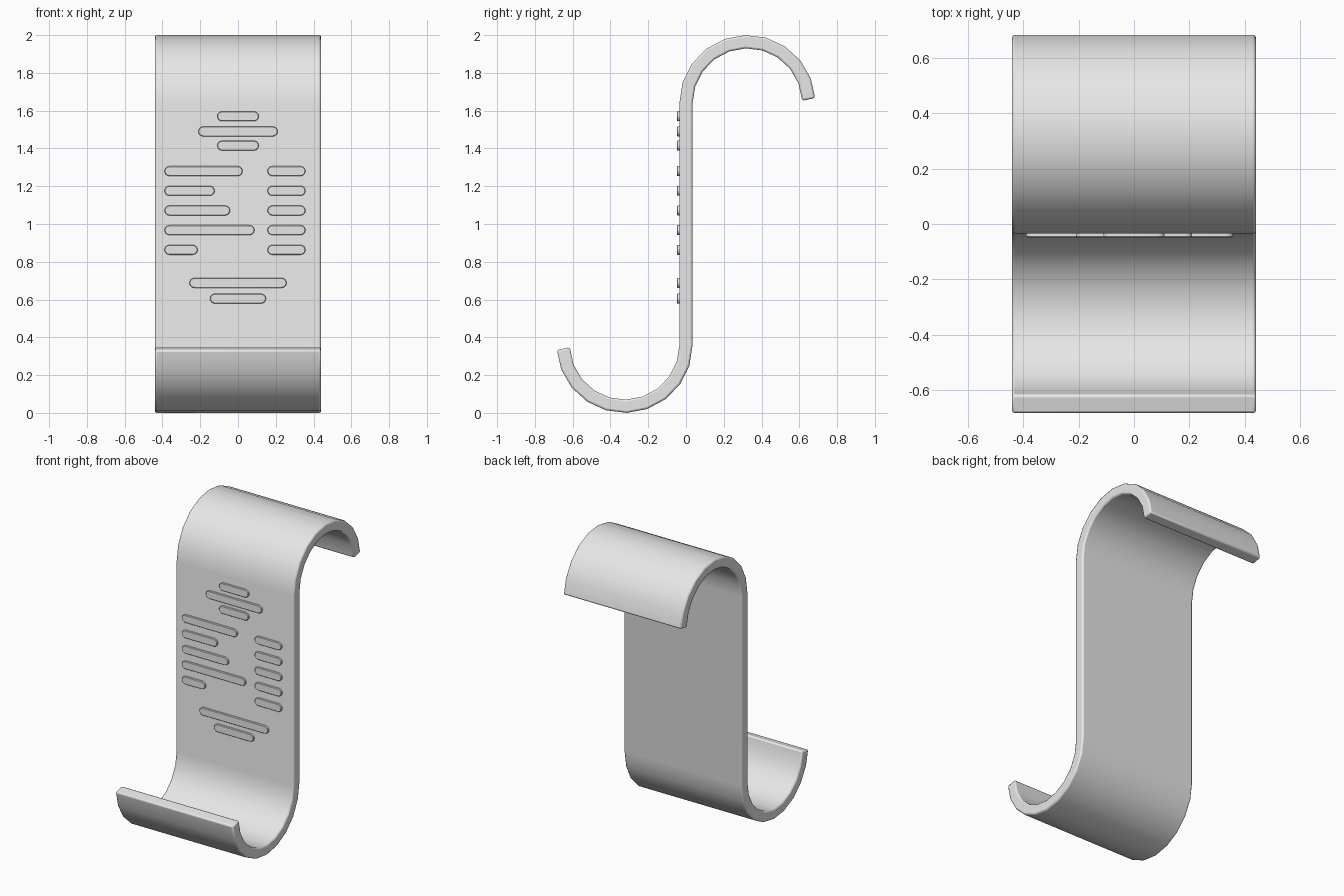
import bpy, bmesh
from math import sin, cos, pi, radians
from mathutils import Vector

if "Cube" in bpy.data.objects:
    bpy.data.objects.remove(bpy.data.objects["Cube"], do_unlink=True)

HALF_WIDTH, HALF_THICK, RADIUS = 0.44, 0.035, 0.325
STEPS, TIP_ANGLE = 10, radians(3.5)

grey = bpy.data.materials.new("light grey")
grey.use_nodes = True
grey.diffuse_color = (0.8, 0.8, 0.8, 1)
grey.node_tree.nodes["Principled BSDF"].inputs["Base Color"].default_value = (0.8, 0.8, 0.8, 1)


def finish(name, bm, bevel, segments):
    """Turn a bmesh into a grey object with softened, smooth-shaded edges."""
    bmesh.ops.recalc_face_normals(bm, faces=bm.faces)
    mesh = bpy.data.meshes.new(name)
    bm.to_mesh(mesh)
    bm.free()
    mesh.materials.append(grey)
    obj = bpy.data.objects.new(name, mesh)
    bpy.context.collection.objects.link(obj)
    mod = obj.modifiers.new("soft edges", "BEVEL")
    mod.width, mod.segments = bevel, segments
    mod.limit_method, mod.angle_limit = "ANGLE", radians(40)
    bpy.ops.object.select_all(action="DESELECT")
    obj.select_set(True)
    bpy.context.view_layer.objects.active = obj
    bpy.ops.object.shade_smooth_by_angle(angle=radians(35))
    return obj


def extrude(bm, vector):
    """Extrude every face of the bmesh along a vector, keeping the base."""
    ext = bmesh.ops.extrude_face_region(bm, geom=bm.faces[:], use_keep_orig=True)
    verts = [v for v in ext["geom"] if isinstance(v, bmesh.types.BMVert)]
    bmesh.ops.translate(bm, vec=vector, verts=verts)


# S-shaped section: (y, z) pairs across the strip, from the upper tip downwards
centre = Vector((RADIUS, 2 - RADIUS - HALF_THICK))
turn = (pi - TIP_ANGLE) / STEPS
upper = []
for i in range(STEPS + 1):
    a = TIP_ANGLE + i * turn
    mid = centre + RADIUS * Vector((cos(a), sin(a)))
    # the tip is cut square to its last straight segment
    n = a + turn / 2 if i == 0 else a
    across = HALF_THICK * Vector((cos(n), sin(n)))
    upper.append((mid + across, mid - across))

# The lower hook is the upper one turned half a circle about the middle
flip = Vector((0, 2))
lower = [(flip - inner, flip - outer) for outer, inner in upper]
lower = [(b, a) for a, b in lower]
section = upper + [(b, a) for a, b in reversed(lower)]

bm = bmesh.new()
rows = [[bm.verts.new((-HALF_WIDTH, p.x, p.y)) for p in pair] for pair in section]
for (a, b), (c, d) in zip(rows, rows[1:]):
    # keep each quad untwisted where the two hooks meet
    if (a.co - c.co).length > (a.co - d.co).length:
        c, d = d, c
    bm.faces.new((a, b, d, c))
extrude(bm, Vector((2 * HALF_WIDTH, 0, 0)))
finish("hook_strip", bm, 0.01, 2)


def raised_bar(name, x0, x1, z, r=0.026):
    """Thin bar with round ends standing proud of the front face."""
    bm = bmesh.new()
    outline = []
    for cx, start in ((x1 - r, -pi / 2), (x0 + r, pi / 2)):
        for i in range(9):
            a = start + i * pi / 8
            outline.append(bm.verts.new((cx + r * cos(a), -HALF_THICK + 0.003, z + r * sin(a))))
    bm.faces.new(outline)
    extrude(bm, Vector((0, -0.016, 0)))
    finish(name, bm, 0.003, 1)


# Bars centred on the strip: height and half length
for i, (z, half) in enumerate([(1.57, 0.11), (1.49, 0.21), (1.415, 0.11),
                               (0.688, 0.257), (0.605, 0.148)]):
    raised_bar(f"centre_bar_{i + 1}", -half, half, z)

# Rows of a left-aligned long bar and an equal short bar
for i, end in enumerate([0.024, -0.124, -0.042, 0.087, -0.214]):
    z = 1.28 - i * 0.1042
    raised_bar(f"long_bar_{i + 1}", -0.389, end, z)
    raised_bar(f"short_bar_{i + 1}", 0.156, 0.357, z)
